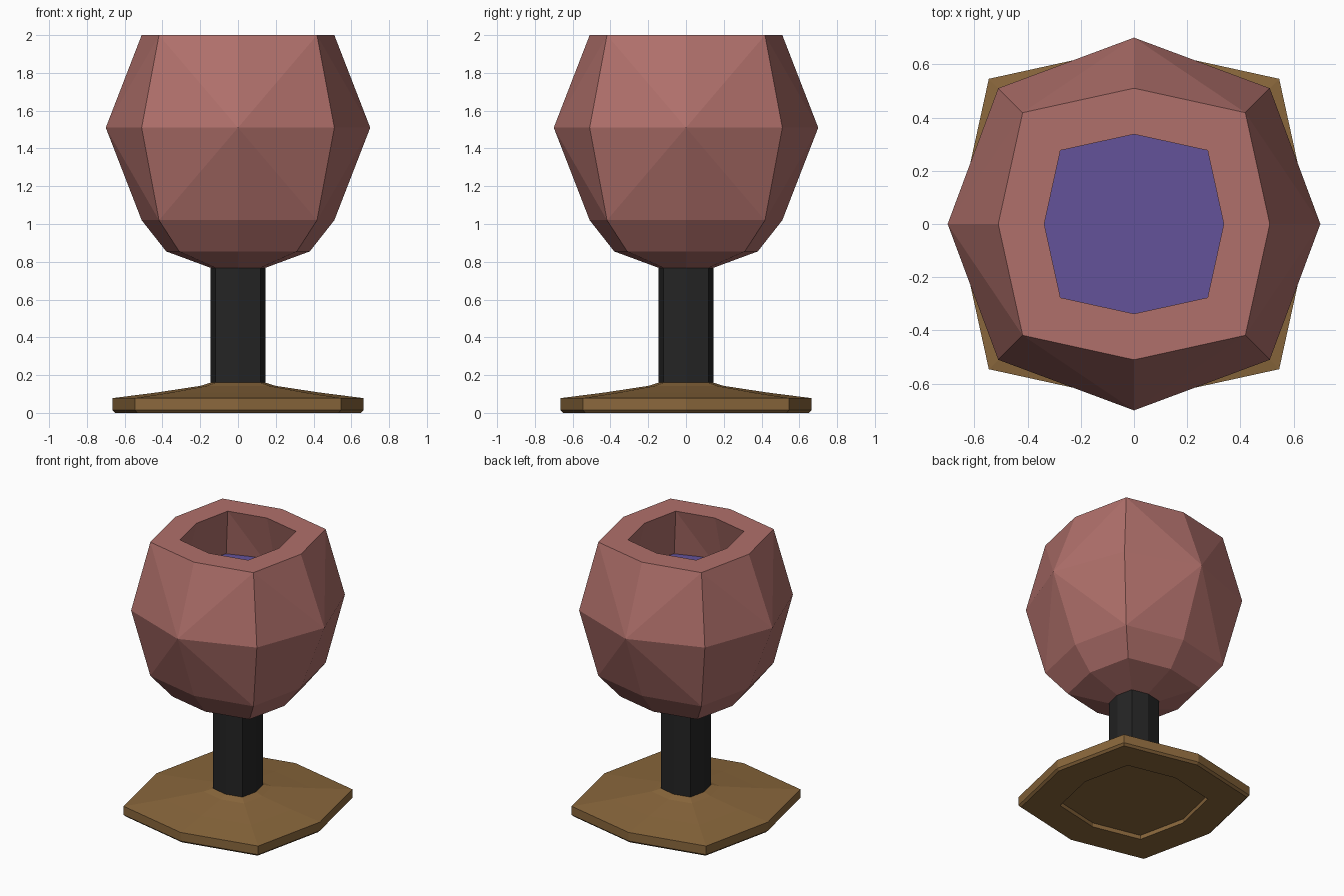
import bpy, bmesh

if "Cube" in bpy.data.objects:
    bpy.data.objects.remove(bpy.data.objects["Cube"])


def material(name, rgb):
    m = bpy.data.materials.new(name)
    m.diffuse_color = (*rgb, 1)
    m.use_nodes = True
    m.node_tree.nodes["Principled BSDF"].inputs["Base Color"].default_value = m.diffuse_color
    return m


K = 0.82  # usual ratio of corner coordinate to side coordinate


def ring(side, z, corner=None):
    """Eight-point ring: points on the axes at 'side', corners at (c, c)."""
    c = side * K if corner is None else corner
    return [(side, 0, z), (c, c, z), (0, side, z), (-c, c, z),
            (-side, 0, z), (-c, -c, z), (0, -side, z), (c, -c, z)]


def loft(name, rings, mat, creased=()):
    """Join stacked rings, cap both ends; creased rings split quads from their axis points."""
    bm = bmesh.new()
    vs = [[bm.verts.new(p) for p in r] for r in rings]
    for i in range(len(vs) - 1):
        a, b = vs[i], vs[i + 1]
        for j in range(8):
            k = (j + 1) % 8
            e, o = (j, k) if j % 2 == 0 else (k, j)  # axis index, corner index
            if i in creased:
                bm.faces.new((a[e], a[o], b[o]))
                bm.faces.new((a[e], b[o], b[e]))
            elif i + 1 in creased:
                bm.faces.new((b[e], b[o], a[o]))
                bm.faces.new((b[e], a[o], a[e]))
            else:
                bm.faces.new((a[j], a[k], b[k], b[j]))
    bm.faces.new(vs[0])
    bm.faces.new(vs[-1])
    bmesh.ops.recalc_face_normals(bm, faces=bm.faces)
    me = bpy.data.meshes.new(name)
    bm.to_mesh(me)
    bm.free()
    me.materials.append(mat)
    ob = bpy.data.objects.new(name, me)
    bpy.context.collection.objects.link(ob)
    return ob


rose = material("dusty rose", (0.434, 0.162, 0.147))
black = material("black", (0.018, 0.018, 0.018))
brown = material("bronze brown", (0.254, 0.136, 0.045))
purple = material("purple", (0.125, 0.084, 0.323))

# foot: recessed underside, chamfer, rim, sloping top
loft("foot", [ring(0.425, 0.03), ring(0.425, 0.0), ring(0.65, 0.0),
              ring(0.665, 0.015), ring(0.665, 0.078), ring(0.43, 0.108),
              ring(0.2, 0.143), ring(0.145, 0.16)], brown)

# stem
loft("stem", [ring(0.145, 0.15), ring(0.145, 0.78)], black)

# bowl: outside upward, over the rim, then down the inside
loft("bowl", [ring(0.145, 0.768), ring(0.38, 0.855), ring(0.51, 1.02),
              ring(0.70, 1.51, 0.51), ring(0.51, 2.0), ring(0.337, 2.0),
              ring(0.46, 1.51, 0.337), ring(0.337, 1.16), ring(0.2, 1.05)],
     rose, creased=(3, 6))

# drink surface, a thin plate tucked into the inner wall
loft("drink", [ring(0.43, 1.652, 0.33), ring(0.43, 1.66, 0.33)], purple)
